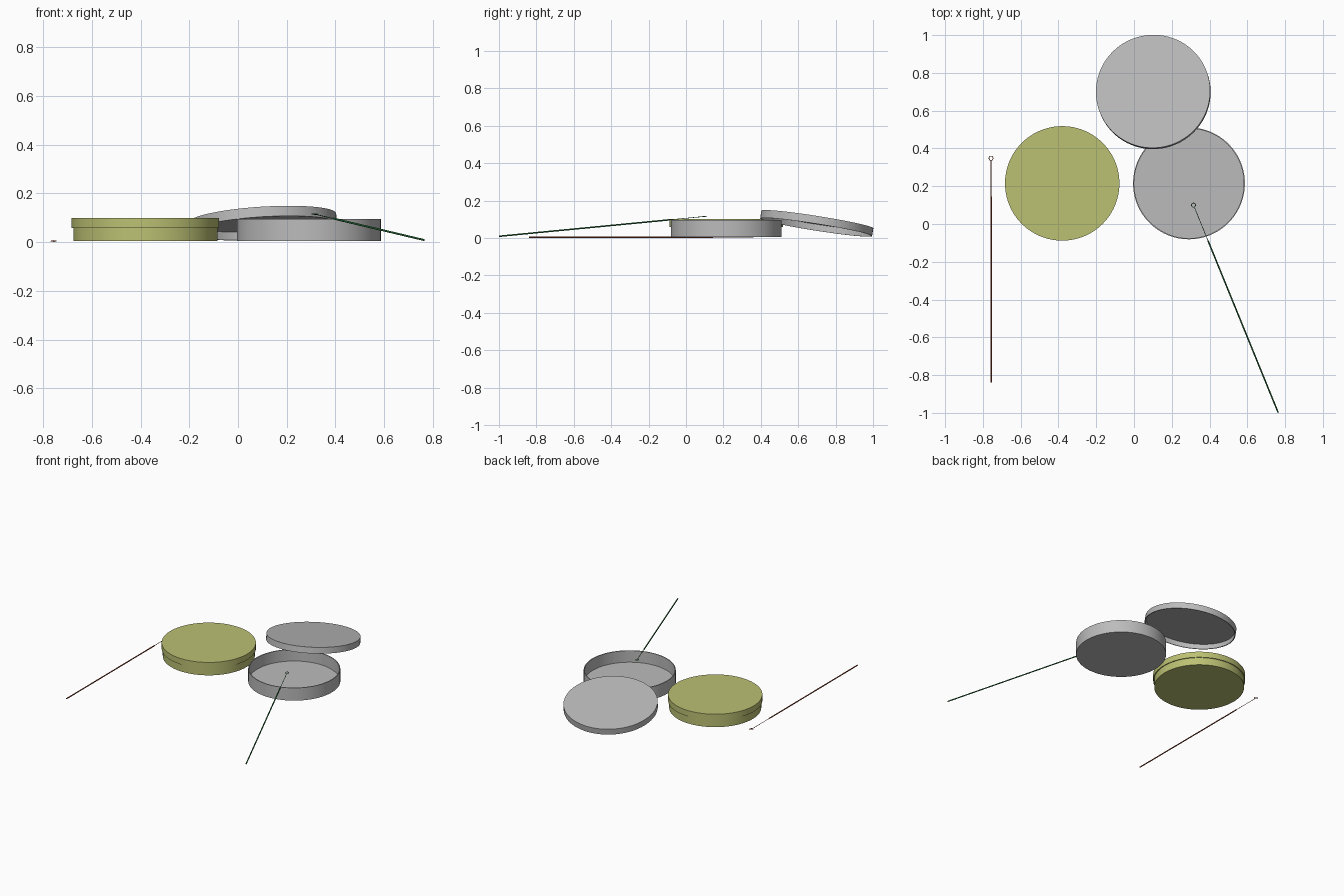
import bpy, bmesh, math
from mathutils import Matrix, Vector

if "Cube" in bpy.data.objects:
    bpy.data.objects.remove(bpy.data.objects["Cube"])


def material(name, rgb):
    m = bpy.data.materials.new(name)
    m.diffuse_color = (*rgb, 1)
    m.use_nodes = True
    m.node_tree.nodes["Principled BSDF"].inputs["Base Color"].default_value = m.diffuse_color
    return m


GREY = material("clear_grey", (0.5, 0.5, 0.5))
OLIVE = material("olive_green", (0.50, 0.53, 0.17))
RED = material("red_brown", (0.32, 0.07, 0.03))
GREEN = material("dark_green", (0.02, 0.16, 0.04))


def finish(name, bm, mat, matrix):
    bmesh.ops.recalc_face_normals(bm, faces=bm.faces)
    me = bpy.data.meshes.new(name)
    bm.to_mesh(me)
    bm.free()
    me.materials.append(mat)
    ob = bpy.data.objects.new(name, me)
    bpy.context.collection.objects.link(ob)
    ob.matrix_world = matrix
    bpy.ops.object.select_all(action='DESELECT')
    ob.select_set(True)
    bpy.context.view_layer.objects.active = ob
    bpy.ops.object.shade_smooth_by_angle(angle=math.radians(35))
    return ob


def cup(name, r, h, mat, matrix, wall=0.006, floor=0.008):
    """Shallow open dish, lathed from its cross-section, centred on its mid height."""
    bm = bmesh.new()
    z0, z1 = -h / 2, h / 2
    section = [(0, z0), (r, z0), (r, z1), (r - wall, z1), (r - wall, z0 + floor), (0, z0 + floor)]
    verts = [bm.verts.new((x, 0, z)) for x, z in section]
    edges = [bm.edges.new(p) for p in zip(verts, verts[1:])]
    bmesh.ops.spin(bm, geom=verts + edges, cent=(0, 0, 0), axis=(0, 0, 1),
                   angle=math.tau, steps=96)
    bmesh.ops.remove_doubles(bm, verts=bm.verts, dist=1e-5)
    return finish(name, bm, mat, matrix)


def loop_tool(name, start, end, mat):
    """Long handle, thin wire and a small ring, running from start to ring centre."""
    start, end = Vector(start), Vector(end)
    length, ring_r = (end - start).length, 0.011
    bm = bmesh.new()
    for r, a, b in ((0.004, 0, 0.985), (0.0016, 0.98, length - ring_r)):
        mid = Matrix.Translation((0, (a + b) / 2, 0)) @ Matrix.Rotation(math.pi / 2, 4, 'X')
        bmesh.ops.create_cone(bm, cap_ends=True, segments=16, radius1=r, radius2=r,
                              depth=b - a, matrix=mid)
    circle = bmesh.ops.create_circle(
        bm, segments=10, radius=0.0018,
        matrix=Matrix.Translation((ring_r, length, 0)) @ Matrix.Rotation(math.pi / 2, 4, 'X'))
    verts = circle["verts"]
    edges = list({e for v in verts for e in v.link_edges})
    bmesh.ops.spin(bm, geom=verts + edges, cent=(0, length, 0), axis=(0, 0, 1),
                   angle=math.tau, steps=32)
    bmesh.ops.remove_doubles(bm, verts=bm.verts, dist=1e-5)
    # local y follows the handle, local z stays as upright as possible
    y = (end - start).normalized()
    x = y.cross(Vector((0, 0, 1))).normalized()
    rot = Matrix((x, y, x.cross(y))).transposed().to_4x4()
    return finish(name, bm, mat, Matrix.Translation(start) @ rot)


FLIP = Matrix.Rotation(math.pi, 4, 'X')

# closed dish
cup("closed_dish_base", 0.296, 0.088, OLIVE, Matrix.Translation((-0.38, 0.215, 0.049)))
cup("closed_dish_lid", 0.303, 0.042, OLIVE, Matrix.Translation((-0.38, 0.215, 0.079)) @ FLIP)

# open dish, with its lid leaning on the rim
cup("open_dish_base", 0.296, 0.09, GREY, Matrix.Translation((0.291, 0.215, 0.05)))
tilt = Matrix.Rotation(math.radians(9.6), 4, Vector((-0.93, -0.365, 0)))
cup("leaning_lid", 0.303, 0.042, GREY, Matrix.Translation((0.102, 0.699, 0.078)) @ tilt @ FLIP)

# loop tools: one flat on the table, one resting on the open dish
loop_tool("flat_loop_tool", (-0.757, -0.84, 0.004), (-0.757, 0.348, 0.004), RED)
loop_tool("resting_loop_tool", (0.763, -0.998, 0.009), (0.315, 0.10, 0.115), GREEN)
